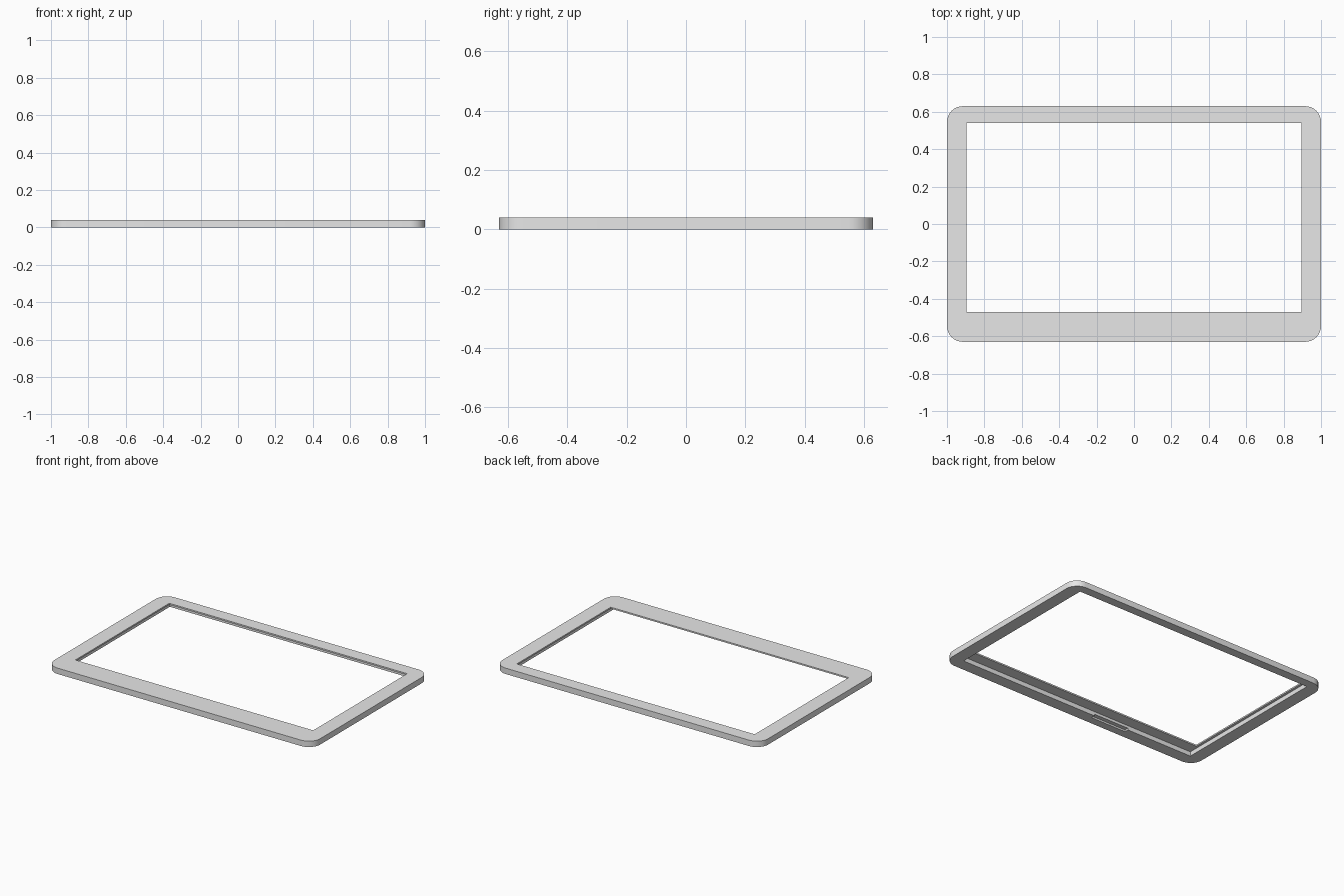
import bpy
import bmesh
from mathutils import Vector

default = bpy.data.objects.get("Cube")
if default:
    bpy.data.objects.remove(default, do_unlink=True)

grey = bpy.data.materials.new("light_grey")
grey.use_nodes = True
colour = (0.8, 0.8, 0.8, 1)
grey.diffuse_color = colour
grey.node_tree.nodes["Principled BSDF"].inputs["Base Color"].default_value = colour


def box(name, low, high, radius=0):
    """Box between two corners, with optional rounded upright edges."""
    low, high = Vector(low), Vector(high)
    bm = bmesh.new()
    bmesh.ops.create_cube(bm, size=1)
    bmesh.ops.scale(bm, vec=high - low, verts=bm.verts)
    bmesh.ops.translate(bm, vec=(low + high) / 2, verts=bm.verts)
    if radius:
        upright = [e for e in bm.edges
                   if abs(e.verts[0].co.z - e.verts[1].co.z) > 0.001]
        bmesh.ops.bevel(bm, geom=upright, offset=radius, segments=8,
                        profile=0.5, affect='EDGES')
    mesh = bpy.data.meshes.new(name)
    bm.to_mesh(mesh)
    bm.free()
    mesh.materials.append(grey)
    obj = bpy.data.objects.new(name, mesh)
    bpy.context.collection.objects.link(obj)
    return obj


def cut(target, cutter):
    """Subtract the cutter from the target, then discard it."""
    cutter.hide_render = True
    mod = target.modifiers.new("cut", 'BOOLEAN')
    mod.operation = 'DIFFERENCE'
    mod.solver = 'EXACT'
    mod.object = cutter
    bpy.context.view_layer.objects.active = target
    bpy.ops.object.modifier_apply(modifier=mod.name)
    bpy.data.objects.remove(cutter, do_unlink=True)


# Rounded plate
frame = box("screen_frame", (-1, -0.63, 0), (1, 0.63, 0.04), radius=0.085)

# Screen opening, wider border along the front
cut(frame, box("opening", (-0.895, -0.47, -0.1), (0.895, 0.54, 0.1)))

# Panel seat recessed into the underside, leaving a thin lip
cut(frame, box("panel_seat", (-0.912, -0.547, -0.1), (0.912, 0.57, 0.03)))

# Shallow cable notch beside the seat
cut(frame, box("cable_notch", (-0.41, -0.575, -0.1), (-0.14, -0.53, 0.012)))

# Smooth the rounded corners, keep the rims sharp
bpy.ops.object.select_all(action='DESELECT')
frame.select_set(True)
bpy.context.view_layer.objects.active = frame
bpy.ops.object.shade_smooth_by_angle()
